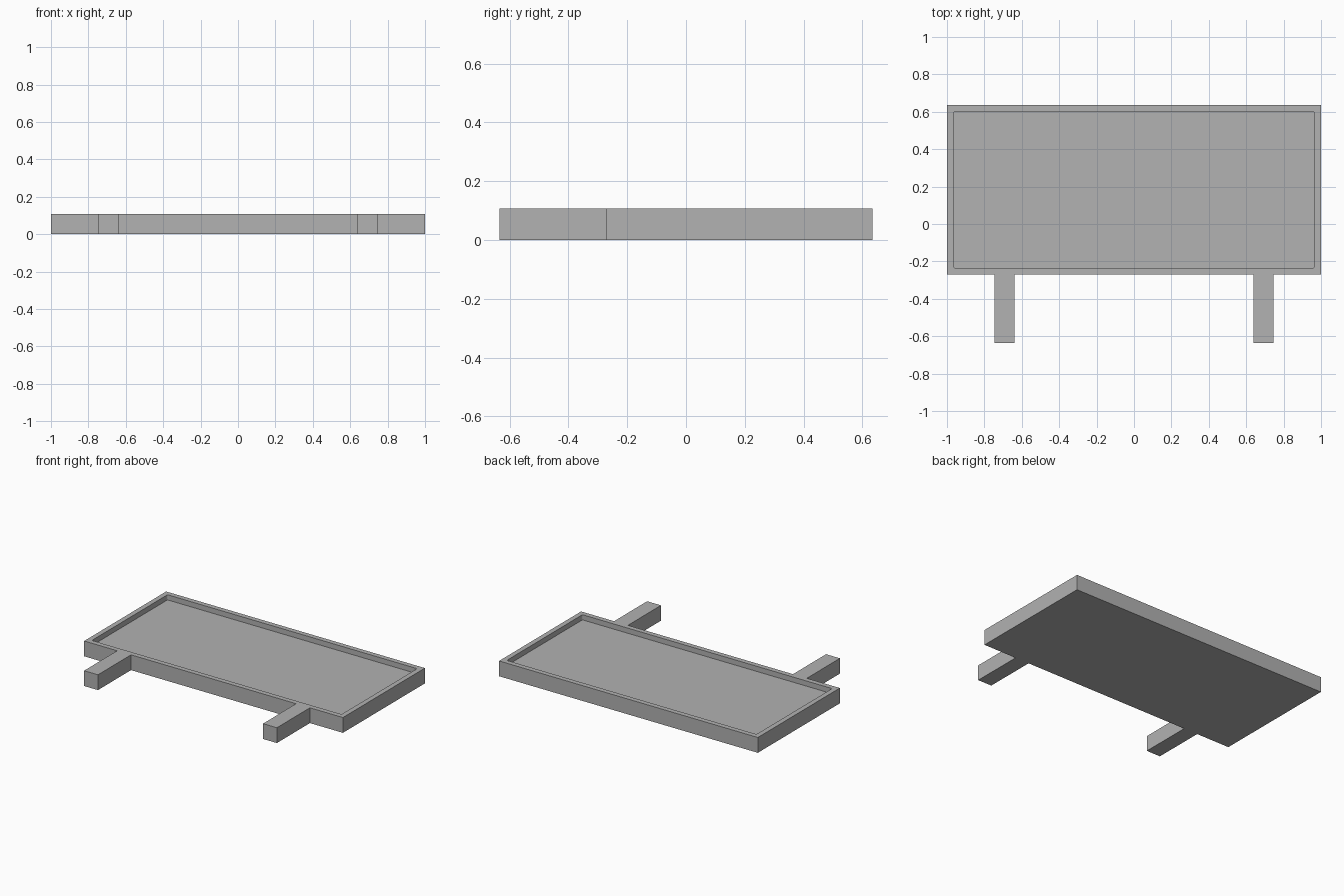
import bpy
import bmesh

if "Cube" in bpy.data.objects:
    bpy.data.objects.remove(bpy.data.objects["Cube"], do_unlink=True)

HEIGHT = 0.107
RIM = 0.035
RECESS = 0.036
BACK, FRONT, LEG_END = 0.635, -0.27, -0.635
LEG_IN, LEG_OUT = 0.638, 0.745

grey = bpy.data.materials.new("light grey")
grey.use_nodes = True
colour = (0.445, 0.445, 0.445, 1)
grey.diffuse_color = colour
grey.node_tree.nodes["Principled BSDF"].inputs["Base Color"].default_value = colour


def prism(name, outline, bottom, top, corner=0):
    """Extrude a flat outline upward, optionally rounding its upright edges."""
    bm = bmesh.new()
    face = bm.faces.new([bm.verts.new((x, y, bottom)) for x, y in outline])
    ext = bmesh.ops.extrude_face_region(bm, geom=[face])
    verts = [v for v in ext["geom"] if isinstance(v, bmesh.types.BMVert)]
    bmesh.ops.translate(bm, verts=verts, vec=(0, 0, top - bottom))
    if corner:
        upright = [e for e in bm.edges
                   if abs(e.verts[0].co.z - e.verts[1].co.z) > 0.001]
        bmesh.ops.bevel(bm, geom=upright, offset=corner, segments=3,
                        profile=0.5, affect='EDGES')
    bmesh.ops.recalc_face_normals(bm, faces=bm.faces[:])
    mesh = bpy.data.meshes.new(name)
    bm.to_mesh(mesh)
    bm.free()
    mesh.materials.append(grey)
    obj = bpy.data.objects.new(name, mesh)
    bpy.context.collection.objects.link(obj)
    return obj


# Panel and its two legs share one symmetrical outline
half = [(1, BACK), (1, FRONT), (LEG_OUT, FRONT), (LEG_OUT, LEG_END),
        (LEG_IN, LEG_END), (LEG_IN, FRONT)]
outline = half + [(-x, y) for x, y in reversed(half)]
panel = prism("panel_with_legs", outline, 0, HEIGHT)

# Shallow recess inside the rim
x, y0, y1 = 1 - RIM, FRONT + RIM, BACK - RIM
cutter = prism("recess_cutter", [(-x, y0), (x, y0), (x, y1), (-x, y1)],
               HEIGHT - RECESS, HEIGHT + 0.1, corner=0.01)
cutter.hide_render = True

cut = panel.modifiers.new("recess", 'BOOLEAN')
cut.operation = 'DIFFERENCE'
cut.solver = 'EXACT'
cut.object = cutter
bpy.context.view_layer.objects.active = panel
panel.select_set(True)
bpy.ops.object.modifier_apply(modifier=cut.name)
bpy.data.objects.remove(cutter, do_unlink=True)
